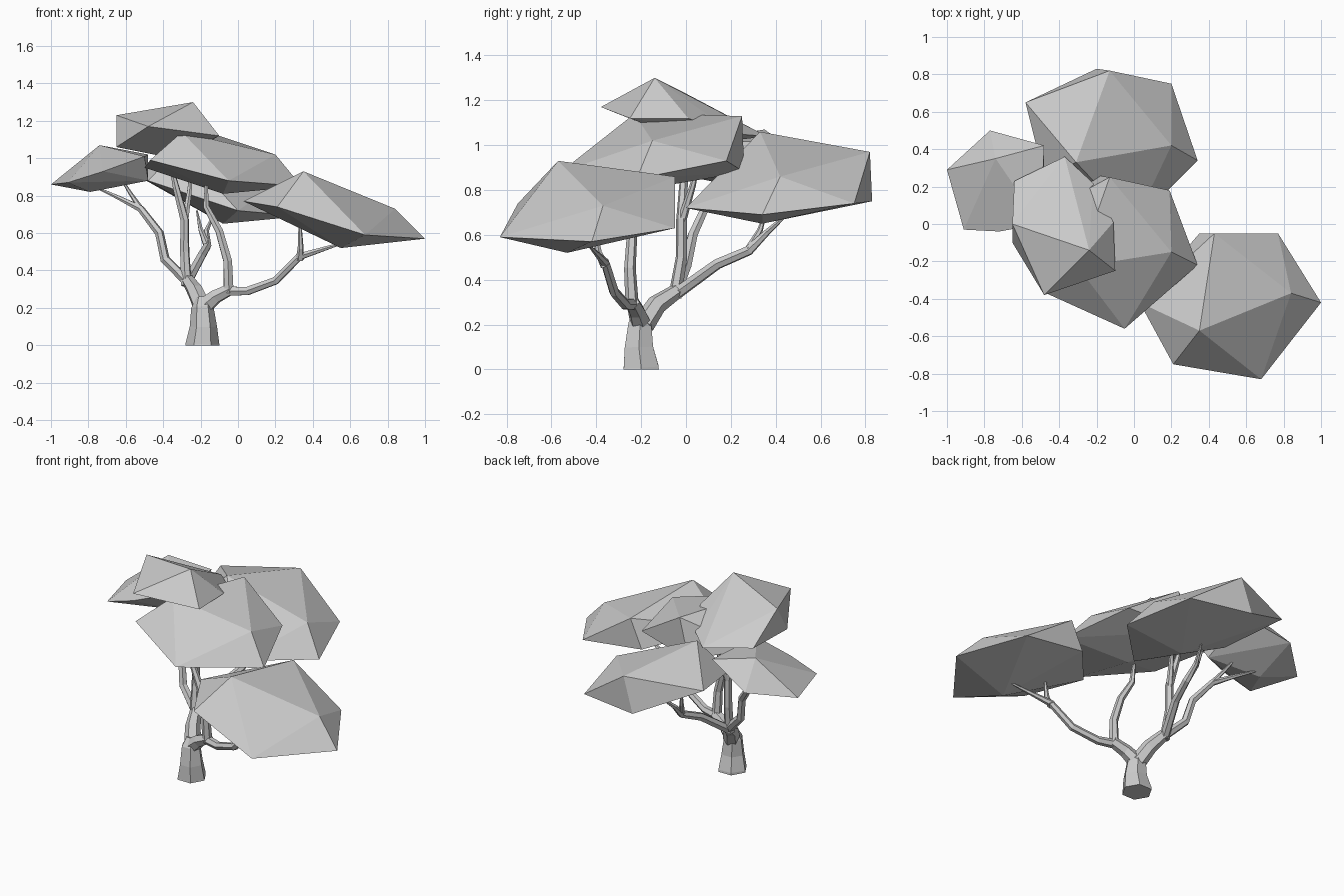
import bpy, bmesh


def foliage(name, points):
    """Faceted leaf clump: convex hull around its corner points."""
    bm = bmesh.new()
    for p in points:
        bm.verts.new(p)
    bmesh.ops.convex_hull(bm, input=bm.verts)
    inner = [v for v in bm.verts if not v.link_faces]
    bmesh.ops.delete(bm, geom=inner, context='VERTS')
    bmesh.ops.recalc_face_normals(bm, faces=bm.faces)
    me = bpy.data.meshes.new(name)
    bm.to_mesh(me)
    bm.free()
    bpy.context.collection.objects.link(bpy.data.objects.new(name, me))


def limb(name, points):
    """Six-sided tapered tube along (x, y, z, radius) points."""
    cu = bpy.data.curves.new(name, 'CURVE')
    cu.dimensions = '3D'
    cu.bevel_depth = 1.0
    cu.bevel_resolution = 1
    cu.use_fill_caps = True
    sp = cu.splines.new('POLY')
    sp.points.add(len(points) - 1)
    for sp_pt, (x, y, z, r) in zip(sp.points, points):
        sp_pt.co = (x, y, z, 1)
        sp_pt.radius = r
    sp.use_smooth = False
    ob = bpy.data.objects.new(name, cu)
    bpy.context.collection.objects.link(ob)
    bpy.ops.object.select_all(action='DESELECT')
    ob.select_set(True)
    bpy.context.view_layer.objects.active = ob
    bpy.ops.object.convert(target='MESH')


# Trunk and its two main forks
limb("trunk", [(-.19, -.2, 0, .091), (-.19, -.2, .01, .09), (-.185, -.21, .1, .073),
               (-.19, -.205, .2, .06), (-.19, -.19, .25, .04)])
limb("right_fork", [(-.19, -.2, .2, .05), (-.12, -.22, .26, .04), (-.04, -.24, .30, .033)])
limb("left_fork", [(-.19, -.19, .2, .05), (-.23, -.13, .29, .045), (-.27, -.04, .35, .034)])

# Branches carrying each clump
limb("right_branch", [(-.05, -.24, .29, .028), (.05, -.27, .29, .025), (.2, -.32, .345, .023),
                      (.33, -.36, .475, .021), (.57, -.43, .55, .006)])
limb("right_twig", [(.33, -.36, .46, .022), (.335, -.39, .52, .016), (.33, -.42, .7, .005)])
limb("front_branch", [(-.05, -.24, .28, .03), (-.055, -.25, .45, .026), (-.1, -.24, .61, .023),
                      (-.17, -.22, .74, .018), (-.17, -.2, .87, .008)])
limb("centre_branch", [(-.275, -.05, .32, .03), (-.285, -.02, .5, .026), (-.285, -.02, .67, .024),
                       (-.33, -.01, .84, .019), (-.36, .0, .97, .008)])
limb("centre_twig", [(-.285, -.02, .66, .021), (-.26, .03, .82, .014), (-.25, .06, .95, .006)])
limb("back_branch", [(-.27, -.04, .34, .028), (-.2, .14, .47, .025), (-.165, .28, .53, .023),
                     (-.17, .36, .61, .015), (-.13, .46, .7, .005)])
limb("back_twig", [(-.165, .28, .53, .021), (-.2, .33, .62, .013), (-.22, .36, .72, .005)])
limb("left_branch", [(-.26, -.05, .33, .028), (-.39, .0, .46, .026), (-.42, .03, .6, .024),
                     (-.52, .09, .73, .02), (-.64, .15, .79, .012), (-.77, .22, .85, .005)])
limb("left_twig", [(-.52, .09, .73, .016), (-.58, .14, .82, .01), (-.63, .18, .9, .005)])

# Leaf clumps
foliage("right_foliage", [(.35, -.57, .93), (.84, -.37, .73), (.43, -.05, .86), (.68, -.83, .59),
                          (.21, -.75, .74), (.03, -.42, .77), (1, -.42, .57), (.77, -.05, .63),
                          (.35, -.05, .68), (.55, -.53, .52)])
foliage("back_foliage", [(-.31, .33, 1.06), (-.13, .82, .97), (-.2, .83, .75), (-.58, .65, .93),
                         (.2, .75, .74), (.2, .42, .86), (.34, .34, .69), (0, 0, .72),
                         (-.08, .34, .65), (-.48, .25, .88)])
foliage("front_foliage", [(-.3, -.23, 1.14), (-.13, .25, 1.13), (.2, -.15, 1.02), (.34, -.22, .85),
                          (-.05, -.56, .88), (-.47, -.37, .99), (.19, .18, .93), (-.08, -.15, .81),
                          (-.5, .05, .95), (-.2, .26, .88)])
foliage("left_foliage", [(-.74, .35, 1.07), (-1, .29, .86), (-.77, .5, .91), (-.48, .42, 1.02),
                         (-.91, -.03, .87), (-.72, -.04, .93), (-.5, .0, 1.01), (-.48, .1, .88),
                         (-.79, .2, .82)])
foliage("top_foliage", [(-.24, -.14, 1.3), (-.65, 0, 1.23), (-.48, -.38, 1.17), (-.1, -.25, 1.12),
                        (-.11, .01, 1.12), (-.37, .36, 1.04), (-.22, .22, 1.05), (-.64, .23, 1.06),
                        (-.65, -.1, 1.06), (-.35, .05, 1.0)])
